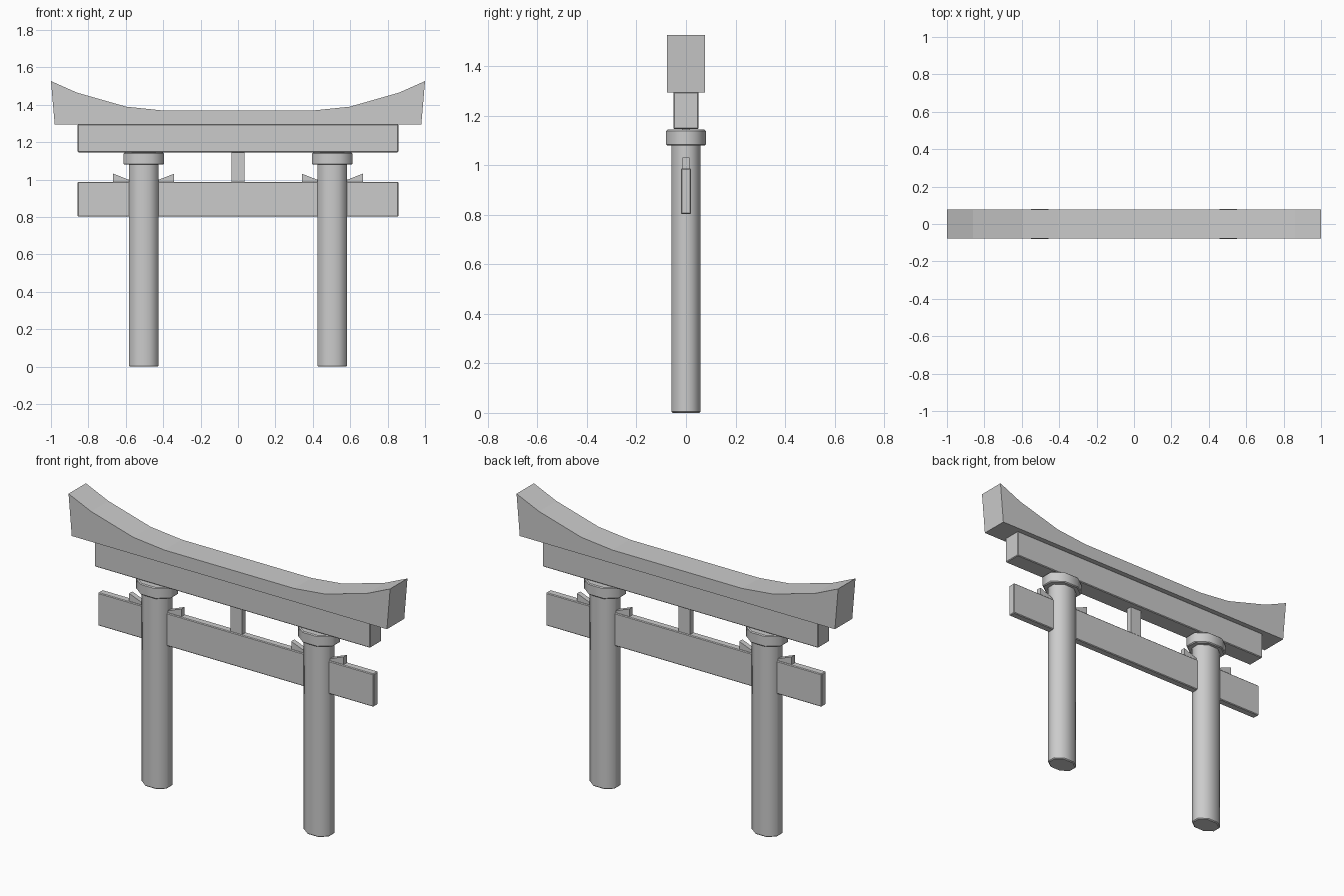
import bpy, bmesh
from math import pi

if "Cube" in bpy.data.objects:
    bpy.data.objects.remove(bpy.data.objects["Cube"])


def bevel(ob, width):
    m = ob.modifiers.new("soft_edges", 'BEVEL')
    m.width = width
    m.segments = 1
    m.limit_method = 'ANGLE'
    m.angle_limit = 1.0


def prism(name, profile, half_depth):
    """Extrude an (x, z) outline evenly about y = 0."""
    bm = bmesh.new()
    verts = [bm.verts.new((x, -half_depth, z)) for x, z in profile]
    face = bm.faces.new(verts)
    ext = bmesh.ops.extrude_face_region(bm, geom=[face])
    moved = [v for v in ext["geom"] if isinstance(v, bmesh.types.BMVert)]
    bmesh.ops.translate(bm, verts=moved, vec=(0, 2 * half_depth, 0))
    bmesh.ops.recalc_face_normals(bm, faces=bm.faces)
    me = bpy.data.meshes.new(name)
    bm.to_mesh(me)
    bm.free()
    ob = bpy.data.objects.new(name, me)
    bpy.context.collection.objects.link(ob)
    return ob


def beam(name, half_x, half_y, z0, z1):
    return prism(name, [(-half_x, z0), (half_x, z0), (half_x, z1), (-half_x, z1)], half_y)


def post(name, x, rx, ry, z0, z1):
    """Flattened eight-sided column with flats facing front and sides."""
    bpy.ops.mesh.primitive_cylinder_add(vertices=8, radius=1 / 0.92388, depth=1,
                                        location=(x, 0, (z0 + z1) / 2), rotation=(0, 0, pi / 8))
    ob = bpy.context.object
    bpy.ops.object.transform_apply(location=False, rotation=True, scale=False)
    ob.name = name
    ob.scale = (rx, ry, z1 - z0)
    bpy.ops.object.transform_apply(location=False, rotation=False, scale=True)
    bpy.ops.object.shade_smooth_by_angle(angle=pi / 3)
    bevel(ob, 0.005)


# Curved top lintel
right = [(0.98, 1.295), (1.0, 1.527), (0.86, 1.465), (0.597, 1.39), (0.403, 1.37)]
prism("top_lintel", right + [(-x, z) for x, z in reversed(right)], 0.077)

# Straight beams and centre strut
bevel(beam("upper_beam", 0.857, 0.051, 1.146, 1.296), 0.004)
bevel(beam("tie_beam", 0.857, 0.021, 0.803, 0.988), 0.004)
beam("centre_strut", 0.035, 0.016, 0.98, 1.15)

# Pillars, caps and wedges on both sides
for label, s in (("left", -1), ("right", 1)):
    cx = s * 0.504
    post(label + "_pillar", cx, 0.078, 0.059, 0.0, 1.09)
    post(label + "_cap", cx, 0.108, 0.08, 1.08, 1.144)
    for side, d in (("inner", -s), ("outer", s)):
        prism(f"{label}_{side}_wedge",
              [(cx + d * 0.05, 0.975), (cx + d * 0.163, 0.975),
               (cx + d * 0.163, 1.032), (cx + d * 0.05, 0.988)], 0.014)
